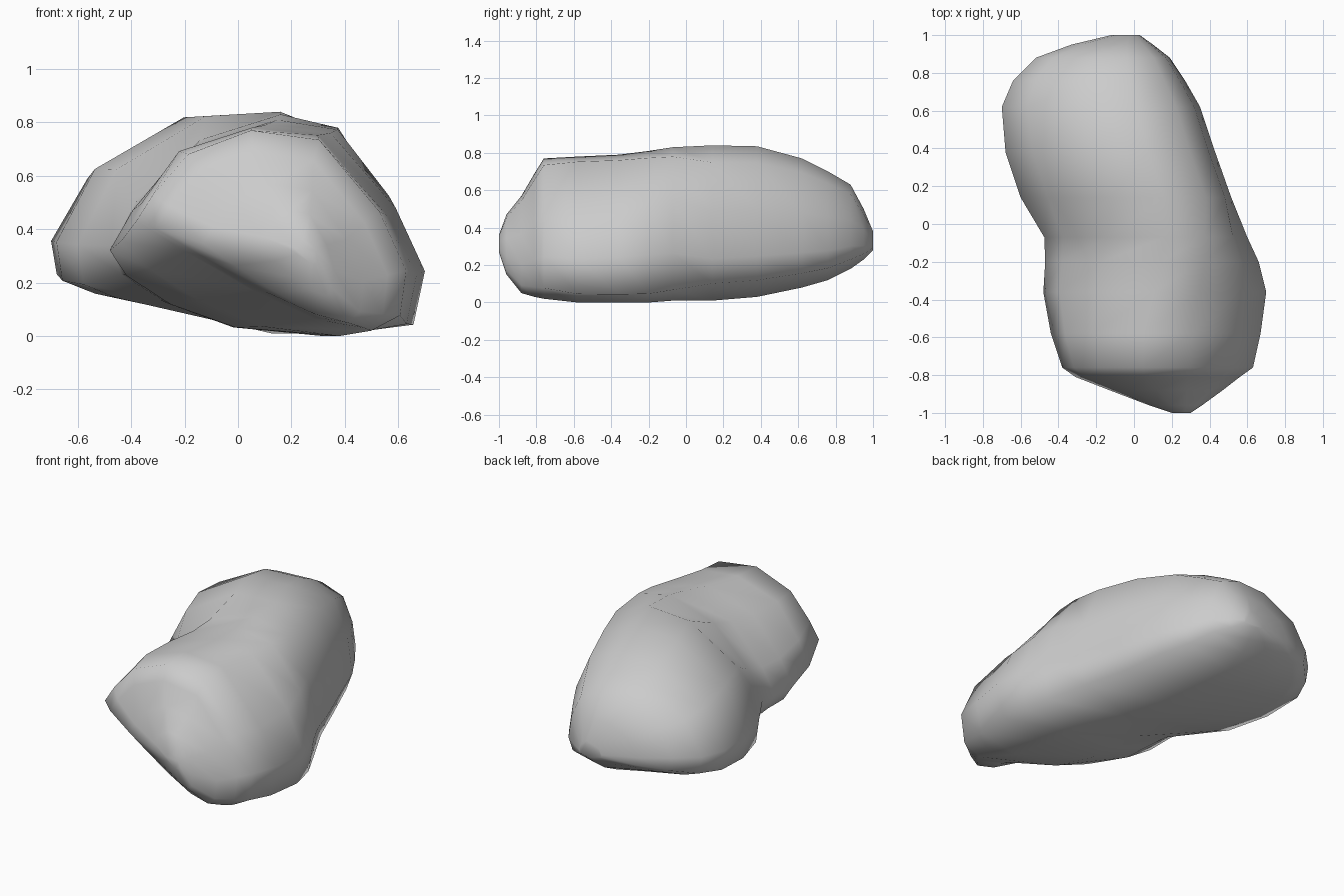
import bpy
import bmesh

cube = bpy.data.objects.get("Cube")
if cube:
    bpy.data.objects.remove(cube, do_unlink=True)

# Cross-sections of the boulder as fractions of its width and height
BACK = [(0, .4), (.02, .22), (.13, .16), (.4, .08), (.65, 0), (.96, .11),
        (1, .27), (.97, .58), (.88, .89), (.68, 1), (.43, .98), (.13, .74)]
WAIST = [(0, .4), (.04, .28), (.18, .15), (.4, .04), (.7, 0), (.97, .06),
         (1, .32), (.92, .67), (.77, .95), (.57, 1), (.28, .86), (.08, .58)]
FRONT = [(0, .41), (.06, .29), (.2, .15), (.4, .04), (.68, 0), (.96, .05),
         (1, .3), (.9, .57), (.66, .97), (.45, 1), (.2, .89), (.07, .61)]
# Undercut nose: its lower left side slants in
NOSE = [(0, .57), (.2, .41), (.45, .22), (.7, .06), (.9, 0), (.98, .08),
        (1, .3), (.9, .6), (.68, .95), (.42, 1), (.19, .88), (.06, .69)]

# Where along the length each cross-section applies, front to back
KEYS = [(-.8, NOSE), (-.5, FRONT), (-.12, WAIST), (.14, BACK)]

# Stations along the length: y, right edge, left edge, bottom, top
STATIONS = [
    (1, -.12, .03, .28, .38), (.95, -.33, .1, .23, .5),
    (.88, -.52, .19, .18, .63), (.76, -.64, .27, .12, .7),
    (.62, -.7, .35, .08, .77), (.38, -.68, .43, .03, .835),
    (.14, -.6, .515, .01, .84), (-.07, -.475, .6, .01, .83),
    (-.2, -.47, .66, 0, .81), (-.36, -.48, .7, 0, .79),
    (-.58, -.44, .67, 0, .78), (-.76, -.38, .63, .02, .77),
    (-.81, -.31, .56, .03, .69), (-.88, -.13, .47, .05, .57),
    (-.96, .08, .36, .15, .47), (-1, .2, .3, .27, .36),
]


def blend(first, second, t):
    """Mix two cross-sections point by point."""
    return [(a[0] + (b[0] - a[0]) * t, a[1] + (b[1] - a[1]) * t)
            for a, b in zip(first, second)]


def section_at(y):
    """Cross-section shape at a place along the length."""
    for (start, shape), (end, next_shape) in zip(KEYS, KEYS[1:]):
        if y < end:
            return blend(shape, next_shape, max(0, (y - start) / (end - start)))
    return BACK


def add_ring(bm, station):
    """Scale the local cross-section into the station's extents."""
    y, x_min, x_max, z_min, z_max = station
    return [bm.verts.new((x_min + (x_max - x_min) * u, y,
                          z_min + (z_max - z_min) * w))
            for u, w in section_at(y)]


# Stone colour
stone = bpy.data.materials.new("stone grey")
stone.use_nodes = True
grey = (.6, .6, .6, 1)
stone.diffuse_color = grey
stone.node_tree.nodes["Principled BSDF"].inputs["Base Color"].default_value = grey

# Boulder body: skin the rings and close both ends
bm = bmesh.new()
rings = [add_ring(bm, station) for station in STATIONS]
for ring, following in zip(rings, rings[1:]):
    for i in range(len(ring)):
        j = (i + 1) % len(ring)
        bm.faces.new((ring[i], ring[j], following[j], following[i]))
bm.faces.new(rings[0])
bm.faces.new(rings[-1])
bmesh.ops.recalc_face_normals(bm, faces=bm.faces)
for face in bm.faces:
    face.smooth = True

mesh = bpy.data.meshes.new("boulder")
bm.to_mesh(mesh)
bm.free()
mesh.materials.append(stone)
boulder = bpy.data.objects.new("boulder", mesh)
bpy.context.collection.objects.link(boulder)
